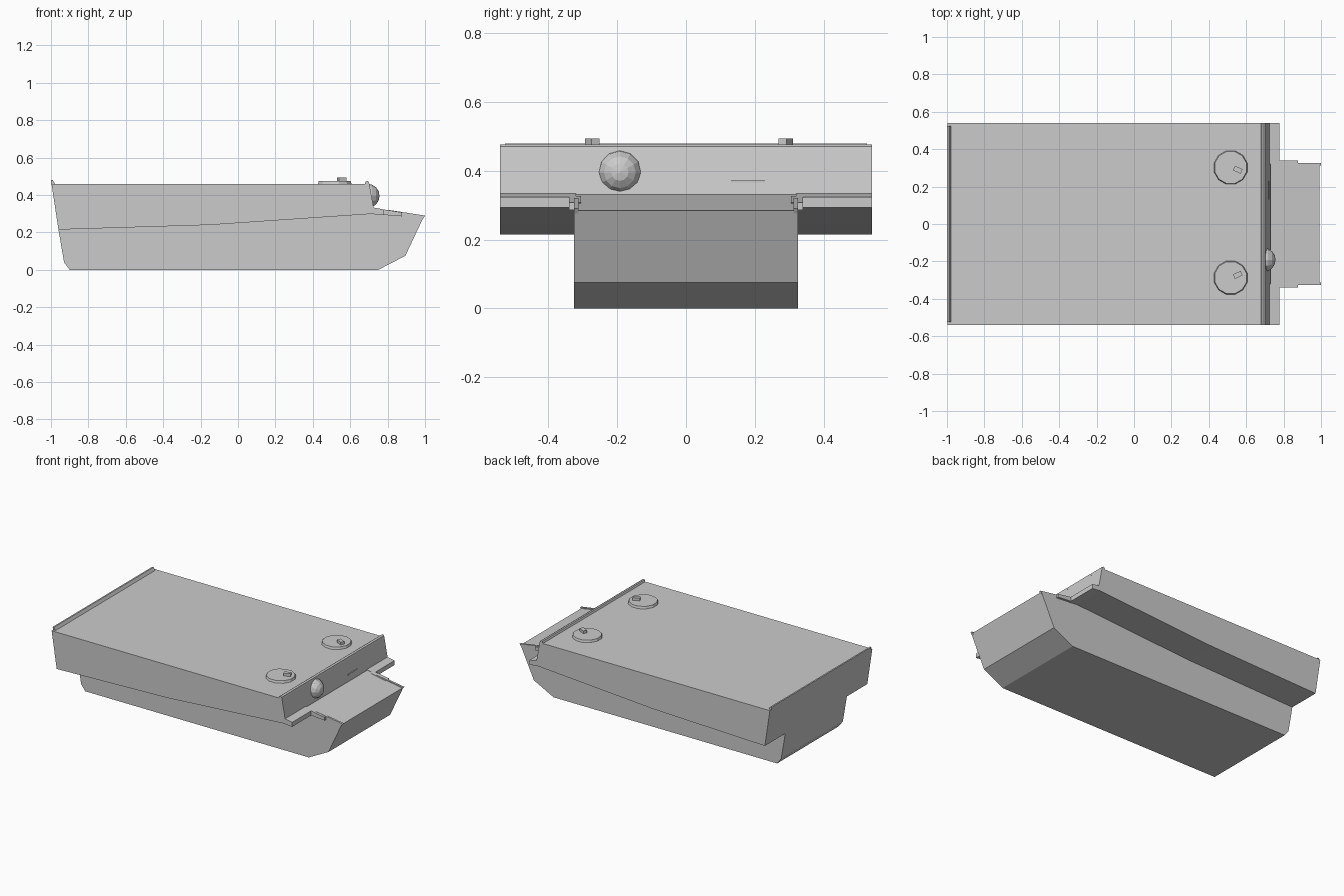
import bpy, bmesh, math
from mathutils import Matrix, Vector

if "Cube" in bpy.data.objects:
    bpy.data.objects.remove(bpy.data.objects["Cube"])


def finish(name, bm):
    bmesh.ops.recalc_face_normals(bm, faces=bm.faces[:])
    me = bpy.data.meshes.new(name)
    bm.to_mesh(me)
    bm.free()
    ob = bpy.data.objects.new(name, me)
    bpy.context.collection.objects.link(ob)
    return ob


def prism(name, profile, y0, y1):
    """Extrude an x-z profile from y0 to y1."""
    bm = bmesh.new()
    f = bm.faces.new([bm.verts.new((x, y0, z)) for x, z in profile])
    r = bmesh.ops.extrude_face_region(bm, geom=[f])
    vs = [v for v in r["geom"] if isinstance(v, bmesh.types.BMVert)]
    bmesh.ops.translate(bm, verts=vs, vec=(0, y1 - y0, 0))
    return finish(name, bm)


def box(name, loc, size, rot=0.0, axis='Z'):
    bm = bmesh.new()
    m = Matrix.Translation(loc) @ Matrix.Rotation(rot, 4, axis) @ Matrix.Diagonal((*size, 1))
    bmesh.ops.create_cube(bm, size=1, matrix=m)
    return finish(name, bm)


# Lower hull tub with sloped glacis
prism("lower_hull", [(-0.96, 0.215), (-0.93, 0.04), (-0.90, 0.0), (0.75, 0.0), (0.895, 0.075),
                     (0.993, 0.284), (0.73, 0.330), (0.73, 0.300), (-0.15, 0.24)], -0.325, 0.325)

# Upper hull with overhanging sponsons
prism("upper_hull", [(-0.997, 0.46), (-0.96, 0.215), (-0.15, 0.24), (0.73, 0.300),
                     (0.725, 0.335), (0.702, 0.46)], -0.54, 0.54)

# Front and rear roof lips
prism("front_roof_lip", [(0.678, 0.46), (0.683, 0.472), (0.690, 0.476), (0.700, 0.470),
                         (0.703, 0.455), (0.678, 0.455)], -0.54, 0.54)
prism("rear_roof_lip", [(-0.997, 0.458), (-1.0, 0.479), (-0.990, 0.479), (-0.978, 0.458)],
      -0.525, 0.525)

# Fender stubs, brackets and glacis edge plates on both sides
for s, side in ((-1, "right"), (1, "left")):
    prism(side + "_fender", [(0.72, 0.298), (0.777, 0.293), (0.777, 0.323), (0.72, 0.334)],
          s * 0.32, s * 0.54)
    prism(side + "_fender_bracket", [(0.76, 0.295), (0.877, 0.286), (0.877, 0.307), (0.76, 0.326)],
          s * 0.305, s * 0.34)
    prism(side + "_glacis_edge", [(0.80, 0.29), (0.99, 0.275), (1.0, 0.290), (0.80, 0.321)],
          s * 0.312, s * 0.325)

# Ball mount in the front plate
bm = bmesh.new()
bmesh.ops.create_uvsphere(bm, u_segments=12, v_segments=8, radius=0.065,
                          matrix=Matrix.Translation((0.692, -0.192, 0.395))
                          @ Matrix.Rotation(math.radians(90), 4, 'Y'))
finish("ball_mount", bm)

# Vision slit hood
box("vision_slit", (0.719, 0.18, 0.369), (0.008, 0.10, 0.006))

# Roof hatches with handles
for name, y, hy, ang in (("left", 0.302, 0.290, -25), ("right", -0.287, -0.272, 25)):
    bm = bmesh.new()
    bmesh.ops.create_cone(bm, cap_ends=True, segments=12, radius1=0.094, radius2=0.088, depth=0.02,
                          matrix=Matrix.Translation((0.517, y, 0.465))
                          @ Matrix.Rotation(math.radians(15), 4, 'Z'))
    finish(name + "_hatch", bm)
    box(name + "_hatch_handle", (0.555, hy, 0.482), (0.045, 0.026, 0.022), math.radians(ang))
